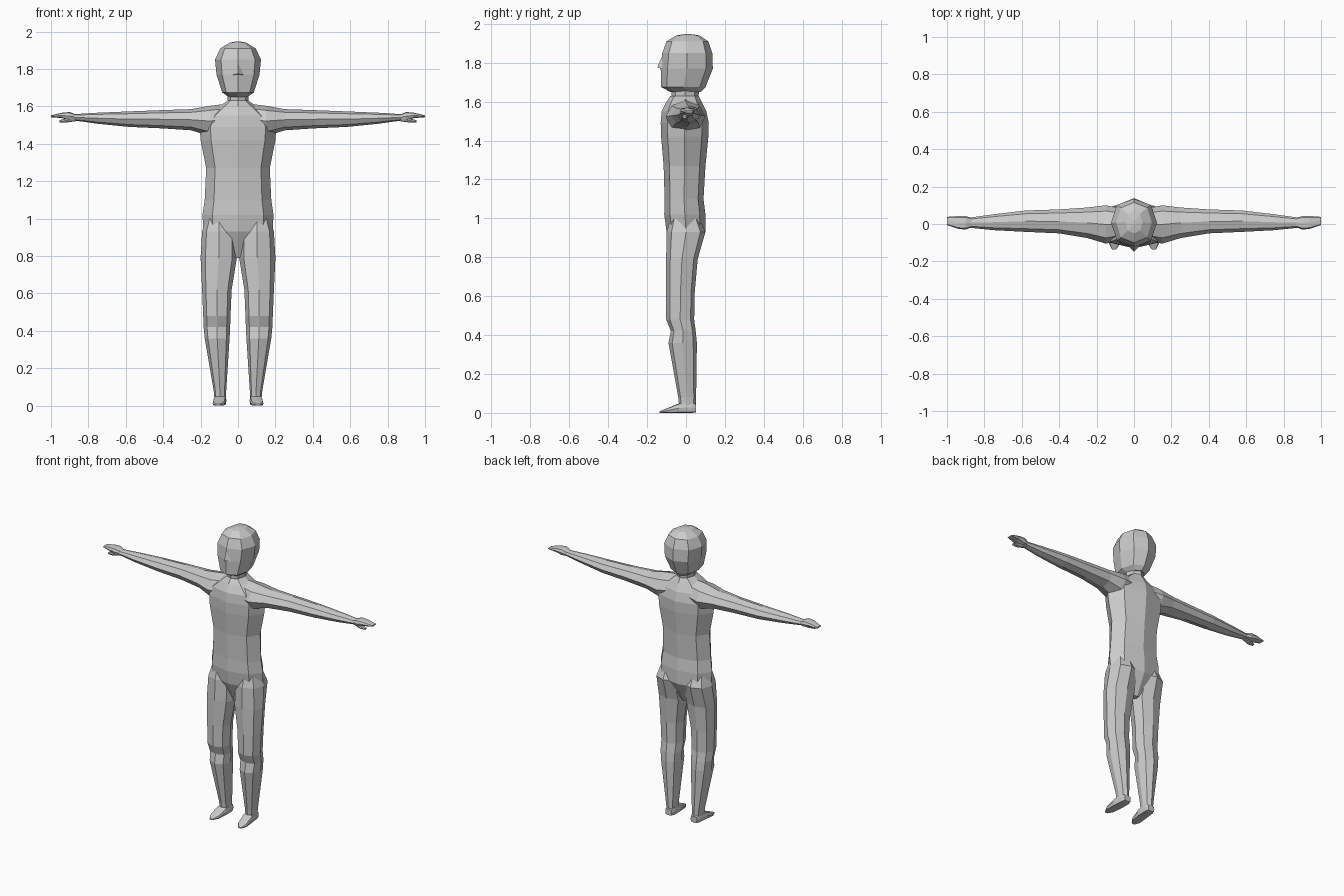
import bpy
import bmesh
from mathutils import Vector

cube = bpy.data.objects.get("Cube")
if cube:
    bpy.data.objects.remove(cube)

grey = bpy.data.materials.new("plain light grey")
grey.use_nodes = True
colour = (.6, .6, .6, 1)
grey.diffuse_color = colour
grey.node_tree.nodes["Principled BSDF"].inputs["Base Color"].default_value = colour


def add_object(name, bm, mirrored=False):
    bmesh.ops.recalc_face_normals(bm, faces=bm.faces)
    mesh = bpy.data.meshes.new(name)
    bm.to_mesh(mesh)
    bm.free()
    mesh.materials.append(grey)
    obj = bpy.data.objects.new(name, mesh)
    bpy.context.collection.objects.link(obj)
    if mirrored:
        mod = obj.modifiers.new("mirror", "MIRROR")
        mod.use_mirror_merge = False
    return obj


def place(axis, t, u, v):
    return {"x": (t, u, v), "y": (u, t, v), "z": (u, v, t)}[axis]


def loft(name, axis, rings, full=.76, mirrored=False):
    """Skin eight-sided rings given as (position, u low, u high, v low, v high)."""
    shape = [(0, -1), (full, -full), (1, 0), (full, full),
             (0, 1), (-full, full), (-1, 0), (-full, -full)]
    bm = bmesh.new()
    loops = []
    for t, ulo, uhi, vlo, vhi in rings:
        cu, cv, ru, rv = (ulo + uhi) / 2, (vlo + vhi) / 2, (uhi - ulo) / 2, (vhi - vlo) / 2
        loops.append([bm.verts.new(place(axis, t, cu + ru * a, cv + rv * b)) for a, b in shape])
    for low, high in zip(loops, loops[1:]):
        for i in range(8):
            j = (i + 1) % 8
            bm.faces.new((low[i], low[j], high[j], high[i]))
    bm.faces.new(loops[0])
    bm.faces.new(loops[-1])
    return add_object(name, bm, mirrored)


def upright(name, rings, full):
    """Loft a part centred on x from (height, half width, front, back)."""
    return loft(name, "z", [(z, -w, w, f, b) for z, w, f, b in rings], full)


# Trunk from the crotch to the base of the neck
upright("torso", [
    (.79, .02, -.04, .03),
    (.93, .185, -.1, .1),
    (1.02, .19, -.112, .1),
    (1.1, .178, -.11, .09),
    (1.27, .17, -.115, .1),
    (1.42, .2, -.128, .115),
    (1.49, .205, -.13, .117),
    (1.55, .17, -.125, .105),
    (1.6, .1, -.1, .08),
    (1.63, .055, -.08, .065),
], .72)

# Neck and head
upright("neck", [(1.58, .07, -.09, .08), (1.63, .055, -.075, .065), (1.69, .06, -.075, .07)], .7)
upright("head", [
    (1.65, .05, -.08, .075),
    (1.675, .085, -.128, .1),
    (1.77, .115, -.13, .138),
    (1.85, .123, -.122, .135),
    (1.91, .095, -.1, .115),
    (1.94, .045, -.05, .07),
    (1.947, .01, -.01, .025),
], .74)

# Small wedge nose
bm = bmesh.new()
nose = [bm.verts.new(p) for p in ((0, -.12, 1.84), (0, -.148, 1.775), (.03, -.12, 1.768), (-.03, -.12, 1.768))]
for face in ((0, 1, 2), (0, 3, 1), (1, 3, 2), (0, 2, 3)):
    bm.faces.new([nose[i] for i in face])
add_object("nose", bm)

# Arms stretched out to the sides
loft("arm", "x", [
    (.05, -.08, .08, 1.45, 1.615),
    (.15, -.105, .1, 1.44, 1.603),
    (.25, -.075, .088, 1.472, 1.585),
    (.4, -.05, .078, 1.482, 1.58),
    (.58, -.042, .072, 1.49, 1.573),
    (.75, -.033, .052, 1.507, 1.566),
    (.88, -.02, .034, 1.525, 1.558),
], .7, True)

# Hands with flat fingers and a thumb below the palm
loft("hand", "x", [
    (.87, -.018, .034, 1.528, 1.558),
    (.9, -.03, .042, 1.525, 1.57),
    (.94, -.026, .043, 1.537, 1.566),
    (1, -.006, .038, 1.542, 1.552),
], .8, True)
loft("thumb", "x", [(.87, -.012, .022, 1.52, 1.548), (.92, -.022, .01, 1.513, 1.535),
                    (.955, -.018, .002, 1.514, 1.526)], .75, True)

# Legs, with a dip at the knee
loft("leg", "z", [
    (.03, .065, .125, -.035, .05),
    (.08, .063, .13, -.04, .052),
    (.36, .045, .178, -.09, .056),
    (.42, .042, .184, -.078, .05),
    (.48, .04, .186, -.102, .042),
    (.62, .034, .192, -.102, .045),
    (.79, .006, .2, -.102, .06),
    (.93, .01, .192, -.1, .1),
    (1, .03, .17, -.08, .07),
], .74, True)

# Feet with thin pointed toes
loft("foot", "y", [
    (-.135, .095, .118, 0, .008),
    (-.1, .07, .136, 0, .022),
    (-.035, .062, .132, 0, .05),
    (.03, .062, .125, 0, .058),
    (.052, .07, .118, .003, .045),
], .85, True)
